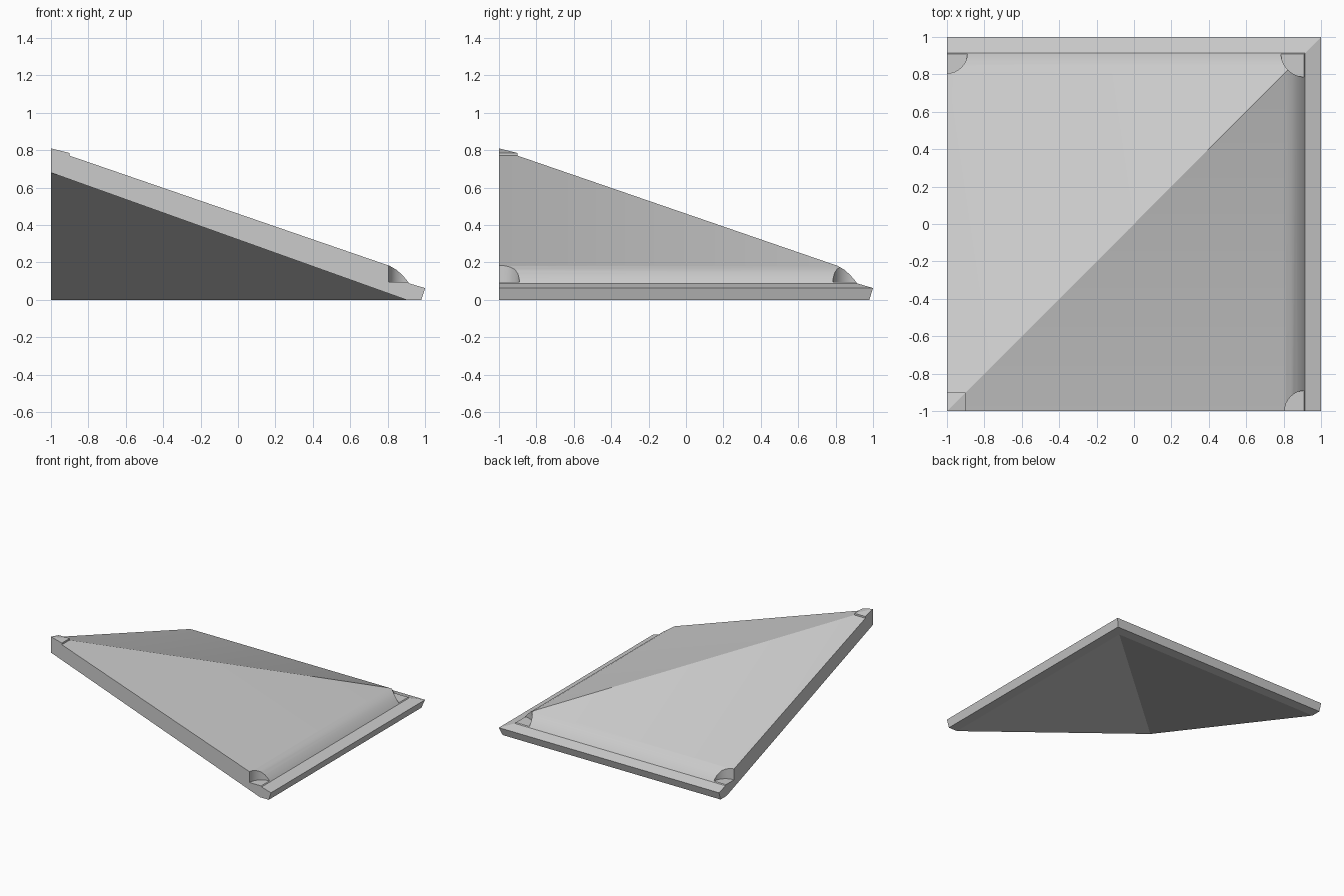
import bpy, bmesh, math

if "Cube" in bpy.data.objects:
    bpy.data.objects.remove(bpy.data.objects["Cube"])


def hip_sweep(name, profile):
    """Sweep a closed (distance, height) profile around the mitred roof corner."""
    bm = bmesh.new()
    rings = []
    for place in (lambda t: (-1, t), lambda t: (t, t), lambda t: (t, -1)):
        rings.append([bm.verts.new((*place(t), z)) for t, z in profile])
    n = len(profile)
    for a, b in zip(rings, rings[1:]):
        for i in range(n):
            j = (i + 1) % n
            # the edge at the peak collapses to a line
            if profile[i][0] > -1 or profile[j][0] > -1:
                bm.faces.new((a[i], a[j], b[j], b[i]))
    bm.faces.new(rings[0])
    bm.faces.new(rings[-1])
    bmesh.ops.remove_doubles(bm, verts=bm.verts, dist=1e-5)
    bmesh.ops.recalc_face_normals(bm, faces=bm.faces)
    me = bpy.data.meshes.new(name)
    bm.to_mesh(me)
    bm.free()
    ob = bpy.data.objects.new(name, me)
    bpy.context.collection.objects.link(ob)
    return ob


# roof corner: sloping top, rounded lower edge, eave lip, hollow underside
roof = hip_sweep("roof_corner", [
    (-1, 0.805), (0.81, 0.182), (0.845, 0.162), (0.875, 0.136),
    (0.90, 0.108), (0.915, 0.088), (1.0, 0.063), (0.98, 0.0),
    (0.90, 0.0), (-1, 0.68)])

# small raised cap at the peak
hip_sweep("peak_cap", [(-1, 0.81), (-0.9, 0.785), (-0.9, 0.755), (-1, 0.77)])

# quarter-round notches at the three low corners
for x, y, r in ((0.915, -1, 0.11), (-1, 0.915, 0.11), (0.915, 0.915, 0.13)):
    bpy.ops.mesh.primitive_cylinder_add(vertices=32, radius=r, depth=0.4,
                                        location=(x, y, 0.295))
    cutter = bpy.context.object
    cutter.name = "notch_cutter"
    cutter.hide_render = True
    mod = roof.modifiers.new("notch", 'BOOLEAN')
    mod.operation = 'DIFFERENCE'
    mod.solver = 'EXACT'
    mod.object = cutter
    bpy.context.view_layer.objects.active = roof
    bpy.ops.object.modifier_apply(modifier=mod.name)
    bpy.data.objects.remove(cutter)

# smooth the rounded edge while keeping creases
bpy.ops.object.select_all(action='DESELECT')
roof.select_set(True)
bpy.context.view_layer.objects.active = roof
bpy.ops.object.shade_smooth_by_angle(angle=math.radians(15))
